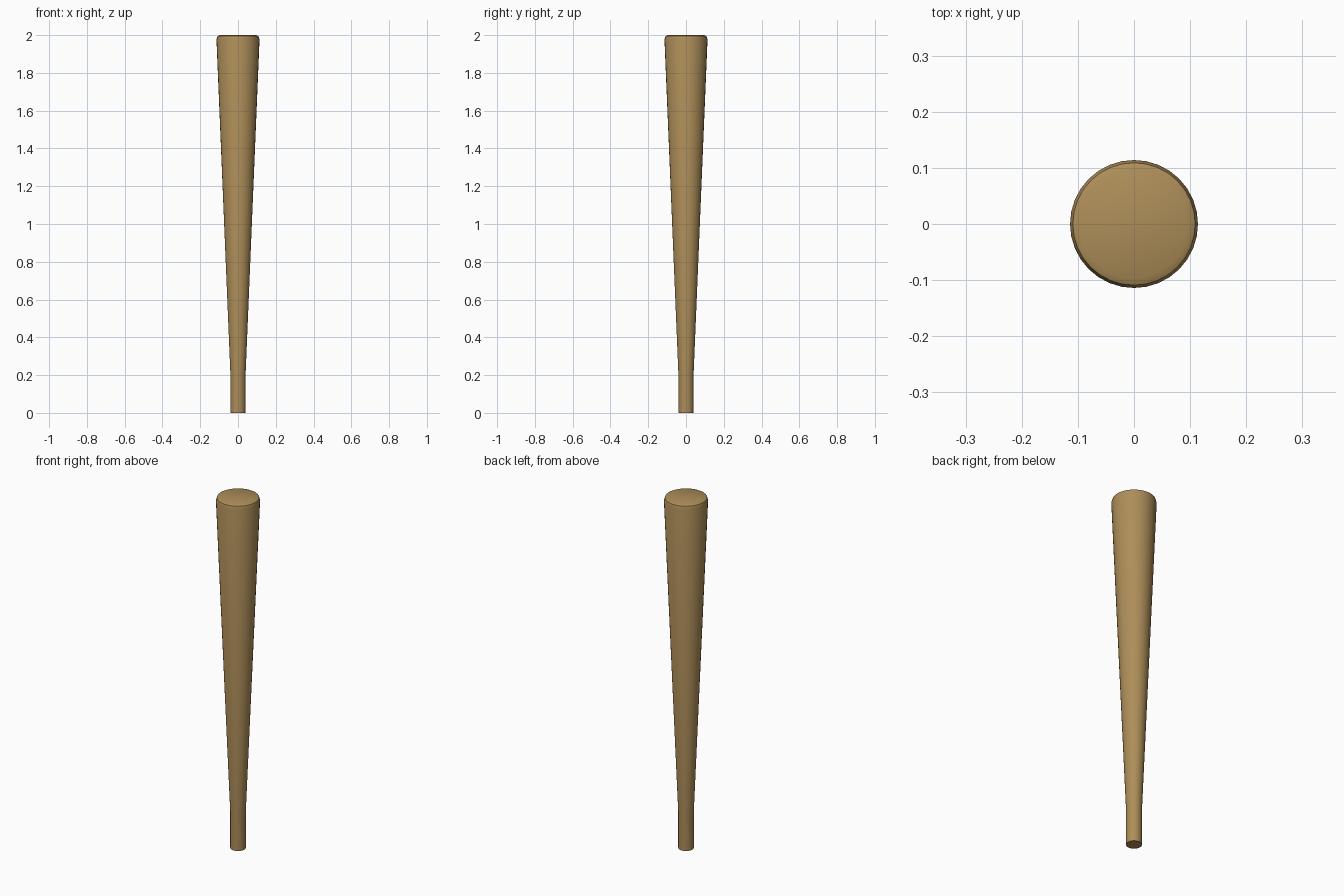
import bpy, bmesh, math

if "Cube" in bpy.data.objects:
    bpy.data.objects.remove(bpy.data.objects["Cube"])

SIDES = 32
# radius, height: straight foot, long taper, softened top rim
PROFILE = [(0.04, 0.0), (0.04, 0.2), (0.114, 1.976), (0.109, 1.994), (0.097, 2.0)]

# lathe the profile into rings
bm = bmesh.new()
rings = []
for r, z in PROFILE:
    rings.append([bm.verts.new((r * math.cos(2 * math.pi * i / SIDES),
                                r * math.sin(2 * math.pi * i / SIDES), z))
                  for i in range(SIDES)])
for low, high in zip(rings, rings[1:]):
    for i in range(SIDES):
        j = (i + 1) % SIDES
        bm.faces.new((low[i], low[j], high[j], high[i]))

# end caps
bm.faces.new(rings[0][::-1])
bm.faces.new(rings[-1])

mesh = bpy.data.meshes.new("tapered_leg")
bm.to_mesh(mesh)
bm.free()
leg = bpy.data.objects.new("tapered_leg", mesh)
bpy.context.collection.objects.link(leg)

# wood colour
wood = bpy.data.materials.new("wood")
wood.diffuse_color = (0.42, 0.27, 0.10, 1)
wood.use_nodes = True
wood.node_tree.nodes["Principled BSDF"].inputs["Base Color"].default_value = wood.diffuse_color
mesh.materials.append(wood)

# smooth sides, crisp rim and foot
bpy.context.view_layer.objects.active = leg
leg.select_set(True)
bpy.ops.object.shade_smooth_by_angle(angle=math.radians(30))
